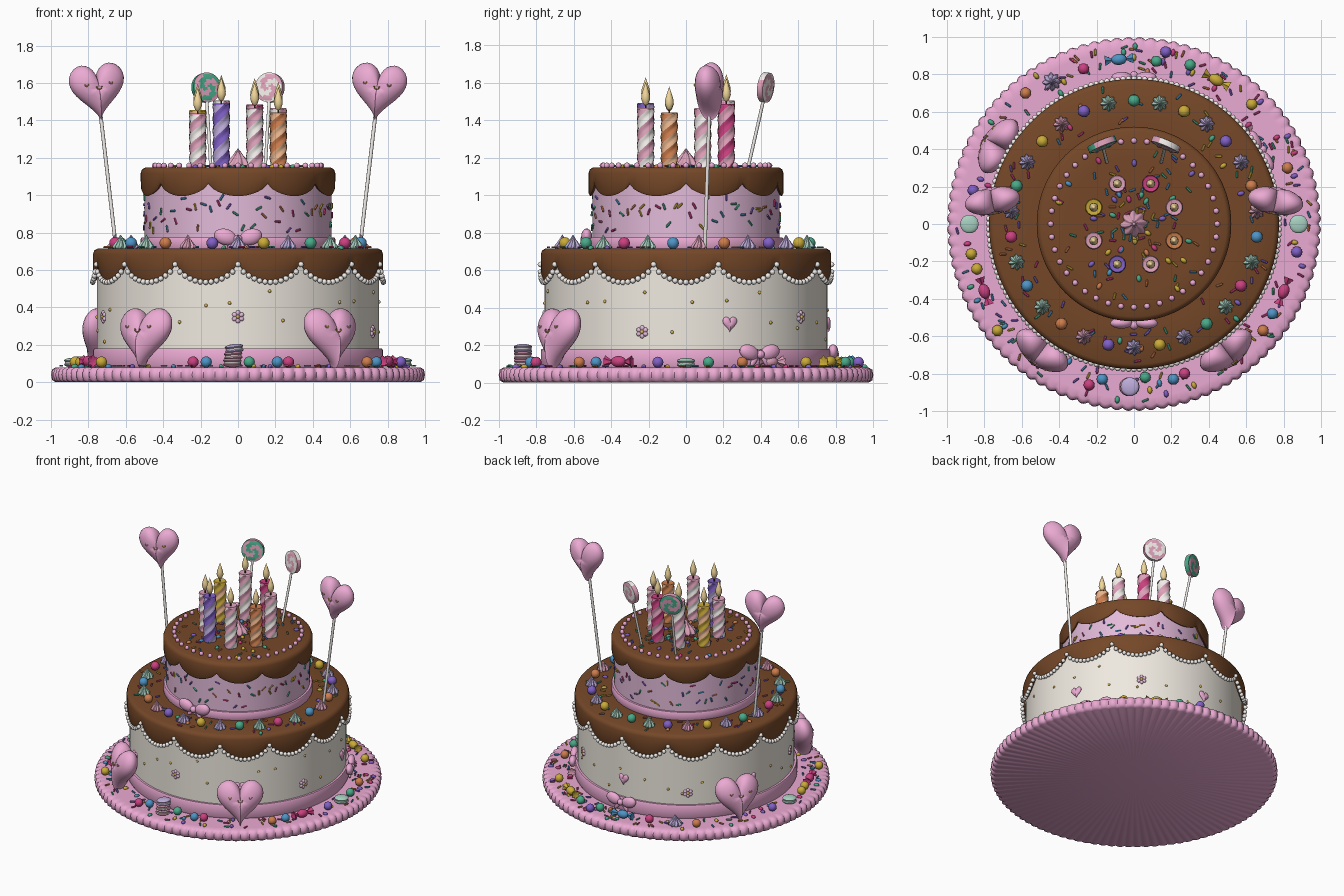
import bpy, bmesh, random
from math import sin, cos, pi, radians, atan2, hypot, tau
from mathutils import Matrix, Vector, Euler

if "Cube" in bpy.data.objects:
    bpy.data.objects.remove(bpy.data.objects["Cube"])

random.seed(4)
COL = dict(pink="EBA9D2", mauve="E2B9D8", cream="EFE9DF", choc="74492C", white="F2EEEA", gold="D8B45A",
           magenta="C9437F", purple="7F60C4", blue="4F93C4", yellow="C9A93B", green="4AA888", orange="CC7C4E",
           lilac="BBAAD8", mint="A6CFBF", rose="DDA0B8", peach="E8B48C", flame="F2D79A", dark="4A3A3A")
BRIGHT = ["green", "yellow", "purple", "orange", "blue", "magenta"]
parts = {}


def T(x, y, z): return Matrix.Translation((x, y, z))
def R(a, axis): return Matrix.Rotation(a, 4, axis)
def S(x, y, z): return Matrix.Diagonal((x, y, z, 1))


def on_side(phi, r, z):
    """Frame on a cylinder wall: local -Y points outward, Z up."""
    return T(r * cos(phi), r * sin(phi), z) @ R(phi + pi / 2, 'Z')


def lathe(prof, n, twist=0):
    """Revolve (r, z) points listed bottom to top; prof may depend on the angle."""
    f = prof if callable(prof) else (lambda a: prof)
    cols = [f(tau * j / n) for j in range(n)]
    m = len(cols[0])
    verts = [Vector((c[i][0] * cos(tau * j / n + twist * i), c[i][0] * sin(tau * j / n + twist * i), c[i][1]))
             for j, c in enumerate(cols) for i in range(m)]
    faces = [(i, j, (j * m + i, (j + 1) % n * m + i, (j + 1) % n * m + i + 1, j * m + i + 1))
             for j in range(n) for i in range(m - 1)]
    return verts, faces


def sphere(n, k):
    return lathe([(abs(cos(-pi / 2 + pi * i / k)), sin(-pi / 2 + pi * i / k)) for i in range(k + 1)], n)


def add(name, col, shape, M=Matrix(), keep=None):
    vs, fs = parts.setdefault((name, col), ([], []))
    o = len(vs)
    vs.extend(M @ v for v in shape[0])
    fs.extend([k + o for k in q] for i, j, q in shape[1] if keep is None or keep(i, j))


def rod(name, col, a, b, r):
    a, b = Vector(a), Vector(b)
    d = b - a
    add(name, col, lathe([(0, 0), (r, 0), (r, d.length), (0, d.length)], 10),
        Matrix.Translation(a) @ d.to_track_quat('Z', 'Y').to_matrix().to_4x4())


def puffy_heart(w, t):
    """Inflated heart facing -Y, warped from a sphere."""
    vs, fs = sphere(48, 14)
    out = []
    for v in vs:
        s, a = hypot(v.x, v.y), pi / 2 - atan2(v.y, v.x)
        X = s * sin(a) ** 3 * 16
        Y = s * (13 * cos(a) - 5 * cos(2 * a) - 2 * cos(3 * a) - cos(4 * a))
        cleft = 1 - 0.22 * max(0, 1 - abs(X) / 5) * (Y > -1)
        out.append(Vector((X * w / 32, -v.z * t / 2 * cleft, (Y + 2.5) * w / 32 * 1.12)))
    return out, fs


BALL, PEARL = sphere(14, 8), sphere(9, 6)
SPRINKLE = lathe([(0, -.02), (.006, -.016), (.006, .016), (0, .02)], 6)
DOLLOP = lathe(lambda a: [(r * (.87 + .13 * cos(8 * a)), z) for r, z in
               [(.8, 0), (1, .15), (.95, .4), (.7, .75), (.4, 1.15), (.15, 1.6), (0, 1.8)]], 48, .08)

# Ruffled cake board
def board(a):
    k = .015 * (abs(sin(50 * a)) - 1)
    return [(0, 0), (.975 + k, 0), (.995 + k, .012), (1 + k, .04), (.995 + k, .068), (.975 + k, .08), (.93, .08), (0, .08)]
add("cake_board", "pink", lathe(board, 600))

# Tiers, ribbons and scalloped chocolate icing
def low_edge(zc, depth, n, phase):
    return lambda a: zc - depth * abs(sin(n * (a - phase) / 2)) ** .65

def icing(r, top, low):
    return lambda a: [(r - .03, low(a) + .01), (r - .008, low(a)), (r, low(a) + .015), (r, top - .03),
                      (r - .007, top - .01), (r - .025, top), (r * .7, top), (0, top)]

low1, low2 = low_edge(.635, .095, 14, -pi / 2), low_edge(1.06, .065, 10, 0)
add("lower_tier", "cream", lathe([(0, .08), (.755, .08), (.755, .69), (0, .69)], 96))
add("upper_tier", "mauve", lathe([(0, .7), (.5, .7), (.5, 1.13), (0, 1.13)], 96))
add("lower_icing", "choc", lathe(icing(.775, .715, low1), 168))
add("upper_icing", "choc", lathe(icing(.52, 1.148, low2), 120))
for name, r, z0, z1 in (("lower_ribbon", .755, .08, .18), ("upper_ribbon", .5, .712, .775)):
    add(name, "pink", lathe([(r, z0), (r + .015, z0), (r + .02, z0 + .01), (r + .02, z1 - .01), (r + .015, z1), (r - .01, z1)], 96))

# Pearl swags and pearl ring
for k in range(168):
    a = tau * k / 168
    add("swag_pearls", "white", PEARL, T(.777 * cos(a), .777 * sin(a), low1(a) - .005) @ S(.015, .015, .015))
for k in range(40):
    a = tau * k / 40
    add("top_pearls", "pink", PEARL, T(.445 * cos(a), .445 * sin(a), 1.158) @ S(.016, .016, .016))

# Piped dollops and candy balls around the ledge
for k in range(30):
    a = radians(90 - 12 * k)
    P = T(.66 * cos(a), .66 * sin(a), .714)
    if k % 2:
        add("ledge_dollops", ("mint", "lilac", "lilac", "rose", "mint")[k // 2 % 5], DOLLOP, P @ S(.044, .044, .042))
    else:
        add("ledge_balls", BRIGHT[k // 2 % 6], BALL, P @ T(0, 0, .03) @ S(.032, .032, .032))
add("top_dollop", "rose", DOLLOP, T(0, 0, 1.146) @ S(.075, .075, .058))

# Hearts with little sleeping faces, some on sticks
def heart(M, w, t):
    add("puffy_hearts", "pink", puffy_heart(w, t), M)
    for cx in (-.22, 0, .22):
        for q in range(7):
            a = pi + pi * q / 6
            r = .028 if cx else .045
            add("heart_faces", "gold", PEARL, M @ T(w * (cx + r * cos(a)), -t * .44 if cx else -t * .46,
                w * (.16 if cx else .10) + w * r * sin(a)) @ S(.0035, .006, .0035))
for deg in (-54, -126, 150):
    heart(on_side(radians(deg), .85, .235) @ R(-.22, 'X'), .325, .16)
for s in (-1, 1):
    heart(T(s * .75, .125, 1.55) @ R(-s * .17, 'Z') @ R(s * .11, 'Y'), .3, .15)
    rod("heart_sticks", "white", (s * .65, .10, .70), (s * .737, .125, 1.45), .01)

# Bows
for deg, r, z, k in ((-90, .53, .765, 1), (90, .785, .15, .95), (30, .785, .15, .95)):
    M = on_side(radians(deg), r, z) @ S(k, k, k)
    add("bows", "pink", BALL, M @ T(0, -.01, 0) @ S(.024, .024, .024))
    for s in (-1, 1):
        add("bows", "pink", BALL, M @ T(s * .068, 0, .012) @ R(-s * .3, 'Y') @ S(.062, .03, .043))
        add("bows", "pink", BALL, M @ T(s * .035, 0, -.035) @ R(s * -.6, 'Y') @ S(.016, .012, .038))

# Candles with spiral stripes, wick and flame
for k, (c1, c2, top) in enumerate([("rose", "white", 1.46), ("magenta", "rose", 1.48), ("rose", "white", 1.50),
                                   ("yellow", "peach", 1.45), ("rose", "white", 1.43), ("purple", "lilac", 1.485),
                                   ("rose", "white", 1.46), ("orange", "peach", 1.435)]):
    a = radians(22.5 + 45 * k)
    M = T(.233 * cos(a), .233 * sin(a), 1.14)
    h = top - 1.14
    body = lathe(lambda b: [(.044 + .003 * cos(4 * b), h * i / 20) for i in range(21)], 24, tau * 1.3 / 20)
    add("candles", c1, body, M, lambda i, j: j % 12 < 6)
    add("candles", c2, body, M, lambda i, j: j % 12 >= 6)
    add("candle_tops", c1, lathe([(.046, 0), (.042, .008), (.02, .003), (0, .003)], 20), M @ T(0, 0, h - .002))
    add("wicks", "dark", lathe([(.005, 0), (.004, .04), (0, .04)], 6), M @ T(0, 0, h))
    add("flames", "flame", lathe([(0, 0), (.014, .012), (.024, .04), (.021, .065), (.01, .1), (0, .13)], 12), M @ T(0, 0, h + .015))

# Swirl lollipops
for s, c1, c2 in ((-1, "green", "rose"), (1, "rose", "white")):
    rad = [0, .015, .03, .045, .06, .072, .08]
    disc = lathe([(r, -.02 + .004 * (r > .07)) for r in rad] + [(r, .02 - .004 * (r > .07)) for r in rad[::-1]], 36, .0)
    M = T(s * .17, .425, 1.575) @ R(-s * .4, 'Z') @ R(-.12, 'X') @ R(pi / 2, 'X')
    swirl = lambda i, j: (j + 4 * min(i, 12 - i)) % 18 < 9
    add("lollipops", c1, disc, M, swirl)
    add("lollipops", c2, disc, M, lambda i, j: not swirl(i, j))
    rod("lollipop_sticks", "white", (s * .145, .33, 1.14), (s * .167, .414, 1.51), .009)

# Macarons
def macaron(M, c, r=.05):
    for z0 in (0, .022):
        add("macarons", c, BALL, M @ T(0, 0, z0 + .012) @ S(r, r, .015))
    add("macaron_fillings", "white", lathe([(0, .012), (r * .9, .012), (r * .9, .026), (0, .026)], 18), M)
macaron(T(.88, 0, .082), "mint")
macaron(T(-.88, 0, .082), "mint")
for q, c in enumerate(("rose", "rose", "lilac")):
    macaron(T(-.03 + .006 * q, -.87, .082 + .037 * q) @ R(-.06 * q, 'Y'), c)

# Wrapped sweets on the board
for x, y, yaw, c in ((-.08, .88, .1, "blue"), (.44, .77, -.5, "yellow"), (-.8, -.36, 1.9, "magenta"),
                     (.8, -.36, 1.2, "magenta"), (.64, .45, 2, "rose")):
    M = T(x, y, .112) @ R(yaw, 'Z')
    add("wrapped_sweets", c, BALL, M @ S(.042, .03, .03))
    for s in (-1, 1):
        fan = lathe(lambda a: [(.006, 0), (.028 + .005 * cos(6 * a), .04), (0, .028)], 24)
        add("wrapped_sweets", c, fan, M @ T(s * .036, 0, 0) @ R(s * pi / 2, 'Y'))
add("board_dollop", "lilac", DOLLOP, T(-.44, .76, .08) @ S(.05, .05, .045))

# Candy balls on the board
for k, (x, y) in enumerate([(.12, .87), (.63, .64), (.17, .92), (-.58, .70), (.21, -.83), (.27, -.80), (.06, -.82),
                            (-.73, -.57), (.87, -.15), (.69, -.57), (-.17, -.83), (-.24, -.86), (.87, .12),
                            (-.87, -.16), (-.86, .18), (.82, .30), (.74, -.48), (-.27, .83), (.30, .85), (-.84, -.24)]):
    add("board_balls", BRIGHT[k % 6], BALL, T(x, y, .108) @ S(.03, .03, .03))

# Scattered sprinkles and drops
def scatter(count, r0, r1, z, drops):
    for k in range(count):
        a, r = random.uniform(0, tau), random.uniform(r0, r1)
        P = T(r * cos(a), r * sin(a), z)
        if k < drops:
            add("sugar_drops", random.choice(BRIGHT), PEARL, P @ R(a, 'Z') @ S(.02, .013, .014))
        else:
            add("sprinkles", random.choice(BRIGHT), SPRINKLE, P @ T(0, 0, .005) @ R(a * 7, 'Z') @ R(pi / 2, 'X'))
scatter(170, .8, .95, .083, 45)
scatter(110, .06, .42, 1.15, 35)
scatter(70, .55, .75, .717, 12)
for k in range(90):
    a = tau * (k + random.random() * .8) / 90
    add("sprinkles", random.choice(BRIGHT), SPRINKLE, on_side(a, .503, random.uniform(.8, .99)) @ R(random.uniform(0, pi), 'Y'))

# Flowers, tiny hearts and gold dots on the lower tier
tiny = puffy_heart(.08, .03)
for k in range(5):
    M = on_side(radians(-90 + 72 * k), .757, .35 if k % 2 == 0 else .27)
    for p in range(6):
        add("flower_petals", "mauve", PEARL, M @ R(tau * p / 6, 'Y') @ T(0, 0, .021) @ S(.013, .01, .014))
    add("flower_centres", "gold", PEARL, M @ S(.012, .016, .012))
    add("tiny_hearts", "pink", tiny, on_side(radians(18 + 72 * k), .757, .31))
for k in range(30):
    add("gold_dots", "gold", PEARL, on_side(tau * (k + random.random() * .7) / 30, .756, random.uniform(.21, .49)) @ S(.009, .008, .009))

# Build one object per part and colour
mats = {}
for c, h in COL.items():
    mats[c] = bpy.data.materials.new(c)
    mats[c].diffuse_color = [(int(h[i:i + 2], 16) / 255) ** 2.2 for i in (0, 2, 4)] + [1]
for (name, c), (vs, fs) in parts.items():
    me = bpy.data.meshes.new(name)
    me.from_pydata(vs, [], fs)
    bm = bmesh.new()
    bm.from_mesh(me)
    bmesh.ops.remove_doubles(bm, verts=bm.verts, dist=1e-5)
    bm.to_mesh(me)
    bm.free()
    me.materials.append(mats[c])
    ob = bpy.data.objects.new(f"{name}_{c}", me)
    bpy.context.collection.objects.link(ob)
    ob.select_set(True)
    bpy.context.view_layer.objects.active = ob
bpy.ops.object.shade_smooth_by_angle(angle=radians(50))

for m in bpy.data.materials:
    if m.users and not m.is_grease_pencil:
        m.use_nodes = True
        m.node_tree.nodes["Principled BSDF"].inputs["Base Color"].default_value = m.diffuse_color
